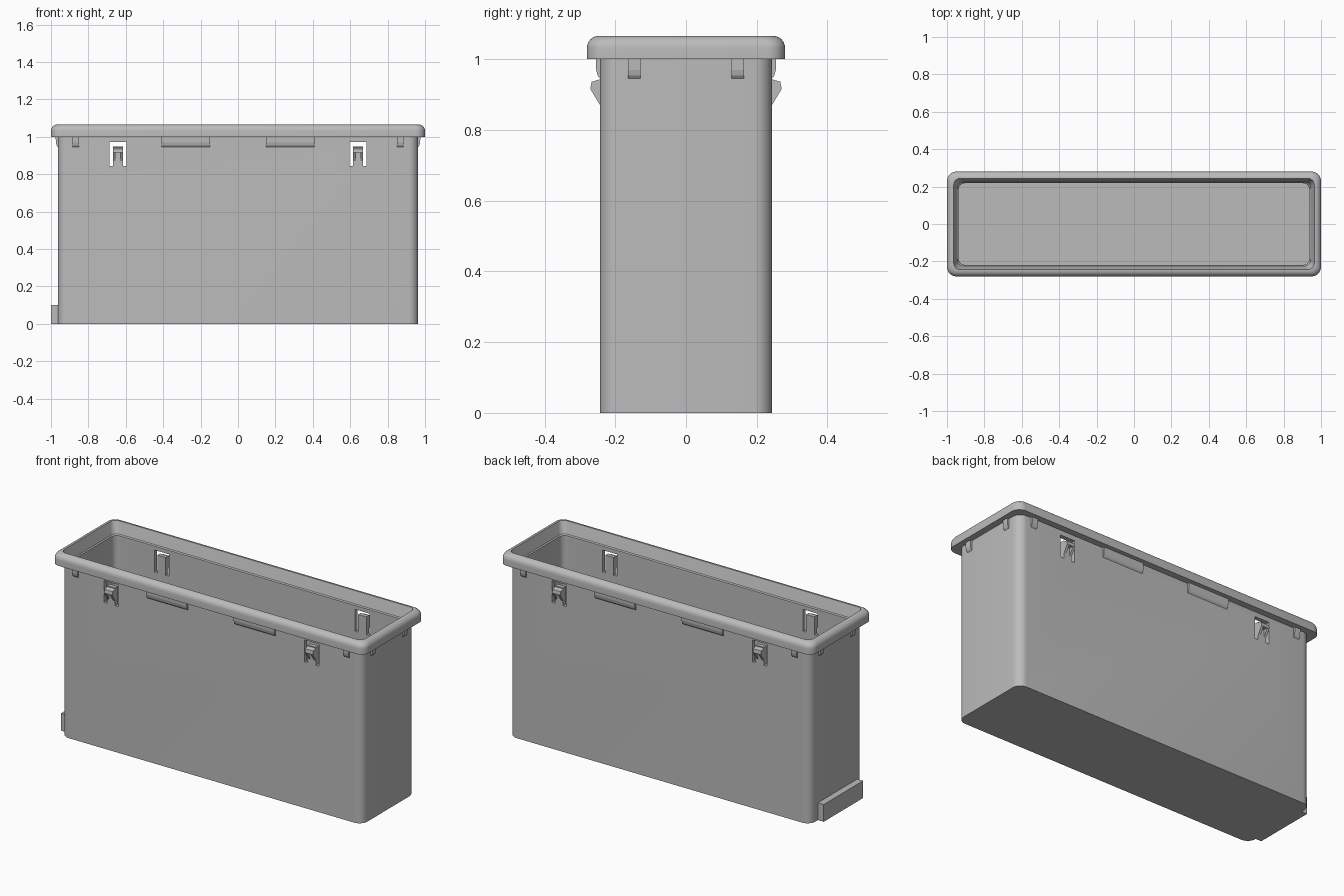
import bpy, bmesh, math
from mathutils import Vector

if "Cube" in bpy.data.objects:
    bpy.data.objects.remove(bpy.data.objects["Cube"], do_unlink=True)

grey = bpy.data.materials.new("plain grey")
grey.use_nodes = True
colour = (0.5, 0.5, 0.5, 1)
grey.diffuse_color = colour
grey.node_tree.nodes["Principled BSDF"].inputs["Base Color"].default_value = colour


def finish(bm, name):
    bmesh.ops.recalc_face_normals(bm, faces=bm.faces)
    mesh = bpy.data.meshes.new(name)
    bm.to_mesh(mesh)
    bm.free()
    mesh.materials.append(grey)
    obj = bpy.data.objects.new(name, mesh)
    bpy.context.collection.objects.link(obj)
    return obj


def box(name, x, y, z):
    bm = bmesh.new()
    bmesh.ops.create_cube(bm, size=1)
    for v in bm.verts:
        v.co = [lo + (c + 0.5) * (hi - lo) for c, (lo, hi) in zip(v.co, (x, y, z))]
    return finish(bm, name)


def prism(name, profile, centre, width, out, wall):
    """Extrude an (outward, z) profile sideways along a wall that faces 'out'."""
    out = Vector(out)
    side = Vector((-out.y, out.x, 0))
    along = Vector((abs(side.x), abs(side.y), 0))
    bm = bmesh.new()
    ends = []
    for s in (-0.5, 0.5):
        ends.append([bm.verts.new(out * (wall + d) + along * (centre + s * width)
                                  + Vector((0, 0, z))) for d, z in profile])
        bm.faces.new(ends[-1])
    n = len(profile)
    for i in range(n):
        j = (i + 1) % n
        bm.faces.new((ends[0][i], ends[0][j], ends[1][j], ends[1][i]))
    return finish(bm, name)


def rounded_ring(bm, hx, hy, r, z, steps=8):
    ring = []
    for q, (sx, sy) in enumerate(((1, 1), (-1, 1), (-1, -1), (1, -1))):
        for k in range(steps + 1):
            a = (q + k / steps) * math.pi / 2
            ring.append(bm.verts.new((sx * (hx - r) + r * math.cos(a),
                                      sy * (hy - r) + r * math.sin(a), z)))
    return ring


# Tub: outside wall, rounded rim, sloped mouth, inside wall and floor
HX, HY, TOP, RIM = 0.963, 0.243, 1.0, 1.066
GROW = 0.037
BEND = 0.034
levels = [(0, 0.05, 0), (0, 0.05, TOP), (GROW, 0.05, TOP)]
for k in range(7):
    a = k / 6 * math.pi / 2
    inset = BEND * (1 - math.cos(a))
    levels.append((GROW - inset, 0.05 - inset * 0.4, RIM - BEND + BEND * math.sin(a)))
levels += [(0.001, 0.035, RIM), (-0.018, 0.035, TOP), (-0.024, 0.035, TOP - 0.005),
           (-0.025, 0.035, 0.025)]
bm = bmesh.new()
rings = [rounded_ring(bm, HX + o, HY + o, r, z) for o, r, z in levels]
for lower, upper in zip(rings, rings[1:]):
    for i in range(len(lower)):
        j = (i + 1) % len(lower)
        bm.faces.new((lower[i], lower[j], upper[j], upper[i]))
bm.faces.new(rings[0])
bm.faces.new(rings[-1])
tub = finish(bm, "tub")

# Slots around each clip tongue, cut through both long walls
CLIP_X, CLIP_W = 0.642, 0.052
LOW, HIGH = 0.845, 0.972
bm = bmesh.new()
for s in (-1, 1):
    c = s * CLIP_X
    a, b = CLIP_W / 2, 0.046
    outline = [(-b, LOW), (-a, LOW), (-a, 0.948), (a, 0.948),
               (a, LOW), (b, LOW), (b, HIGH), (-b, HIGH)]
    ends = [[bm.verts.new((c + x, y, z)) for x, z in outline] for y in (-0.4, 0.4)]
    for e in ends:
        bm.faces.new(e)
    for i in range(len(outline)):
        j = (i + 1) % len(outline)
        bm.faces.new((ends[0][i], ends[0][j], ends[1][j], ends[1][i]))
cutter = finish(bm, "slot_cutter")
cutter.hide_render = True
bpy.context.view_layer.objects.active = tub
tub.select_set(True)
cut = tub.modifiers.new("slots", "BOOLEAN")
cut.object = cutter
cut.operation = "DIFFERENCE"
cut.solver = "EXACT"
bpy.ops.object.modifier_apply(modifier=cut.name)
bpy.data.objects.remove(cutter, do_unlink=True)
bpy.ops.object.shade_smooth_by_angle(angle=math.radians(30))

# Snap clips: a sloped cap carried by two tapered ribs
cap = [(-0.01, 0.945), (0.003, 0.942), (0.024, 0.936), (0.027, 0.915), (-0.01, 0.915)]
rib = [(-0.01, 0.925), (0.026, 0.925), (0.027, 0.915), (0, 0.87), (-0.01, 0.87)]
# Stop pads under the rim
pad = [(-0.01, TOP + 0.01), (0.012, TOP + 0.01), (0.011, 0.97), (0.007, 0.954),
       (0, 0.945), (-0.01, 0.945)]
for face, sy in (("front", -1), ("back", 1)):
    for side, sx in (("left", 1), ("right", -1)):
        tag = f"{face}_{side}"
        prism(f"{tag}_clip_cap", cap, sx * CLIP_X, CLIP_W, (0, sy, 0), HY)
        for k in (-1, 1):
            prism(f"{tag}_clip_rib", rib, sx * CLIP_X + k * 0.019, 0.014, (0, sy, 0), HY)
        prism(f"{tag}_long_pad", pad, sx * 0.28, 0.26, (0, sy, 0), HY)
        prism(f"{tag}_short_pad", pad, sx * 0.867, 0.036, (0, sy, 0), HY)
        prism(f"{tag}_end_pad", pad, sy * 0.146, 0.036, (sx, 0, 0), HX)

# Foot spacer on the right end
box("foot_spacer", (-1, -HX + 0.01), (-0.19, 0.17), (0, 0.1))
